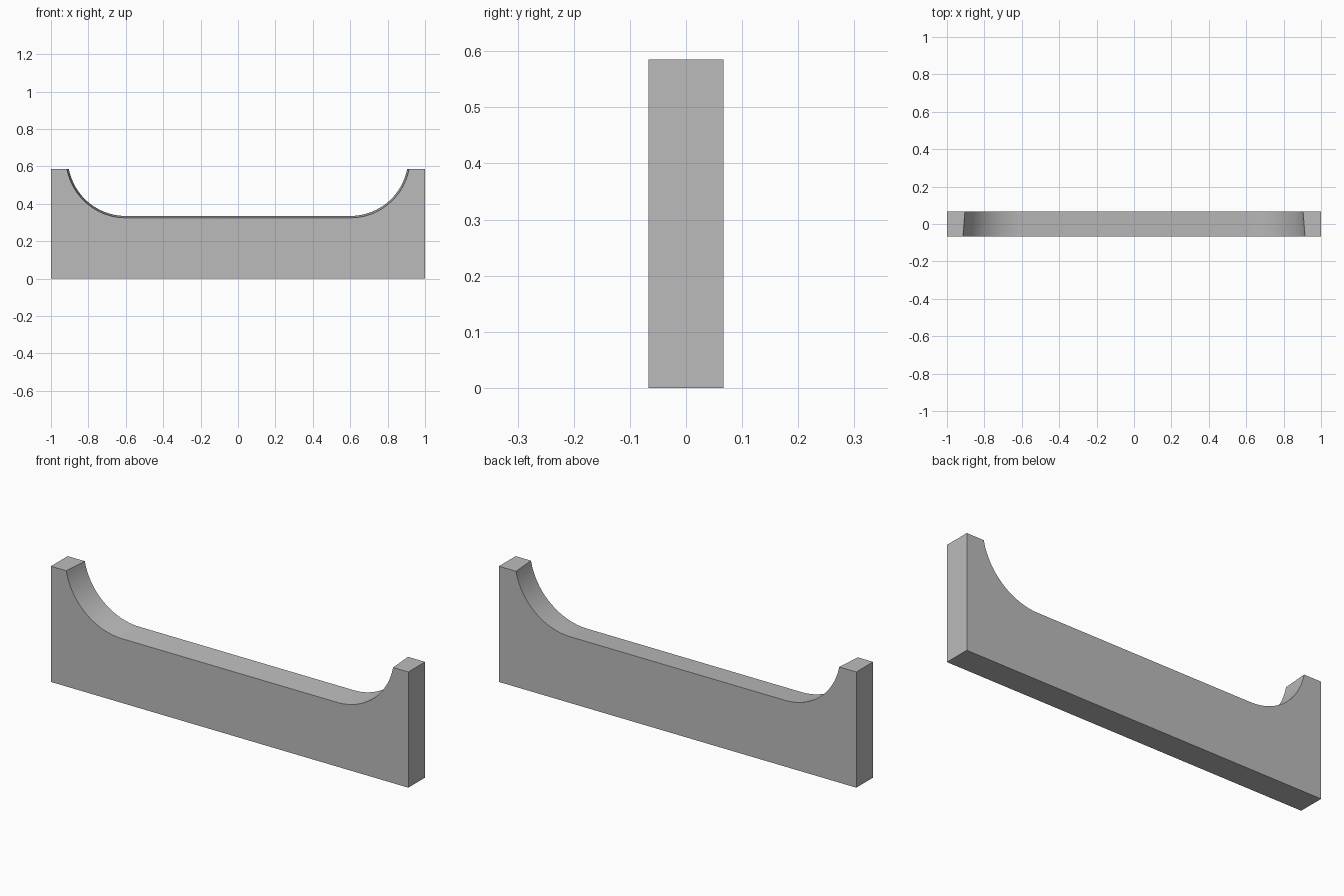
import bpy
import bmesh
from math import sin, cos, asin, pi

cube = bpy.data.objects.get("Cube")
if cube:
    bpy.data.objects.remove(cube, do_unlink=True)

HEIGHT = 0.585
HALF_DEPTH = 0.067
ARC_X, ARC_Z = 0.6, 0.645   # shared centre of the corner arcs
STEPS = 24

grey = bpy.data.materials.new("grey")
grey.use_nodes = True
colour = (0.5, 0.5, 0.5, 1)
grey.diffuse_color = colour
grey.node_tree.nodes["Principled BSDF"].inputs["Base Color"].default_value = colour


def outline(radius):
    """Saddle profile with a flat floor and an arc at each end."""
    start = asin((HEIGHT - ARC_Z) / radius)
    angles = [start + (-pi / 2 - start) * i / STEPS for i in range(STEPS + 1)]
    right = [(ARC_X + radius * cos(a), ARC_Z + radius * sin(a)) for a in angles]
    left = [(-x, z) for x, z in reversed(right)]
    return [(-1, 0), (1, 0), (1, HEIGHT)] + right + left + [(-1, HEIGHT)]


# Cradle plate: the cutout narrows slightly from front to back
bm = bmesh.new()
front = [bm.verts.new((x, -HALF_DEPTH, z)) for x, z in outline(0.32)]
back = [bm.verts.new((x, HALF_DEPTH, z)) for x, z in outline(0.31)]
bm.faces.new(front)
bm.faces.new(back[::-1])
count = len(front)
for i in range(count):
    j = (i + 1) % count
    bm.faces.new((front[i], back[i], back[j], front[j]))
bmesh.ops.recalc_face_normals(bm, faces=bm.faces)

mesh = bpy.data.meshes.new("cradle_plate")
bm.to_mesh(mesh)
bm.free()
mesh.materials.append(grey)
plate = bpy.data.objects.new("cradle_plate", mesh)
bpy.context.collection.objects.link(plate)

# Smooth arcs, crisp edges
bpy.ops.object.select_all(action='DESELECT')
plate.select_set(True)
bpy.context.view_layer.objects.active = plate
bpy.ops.object.shade_smooth_by_angle(angle=pi / 6)
